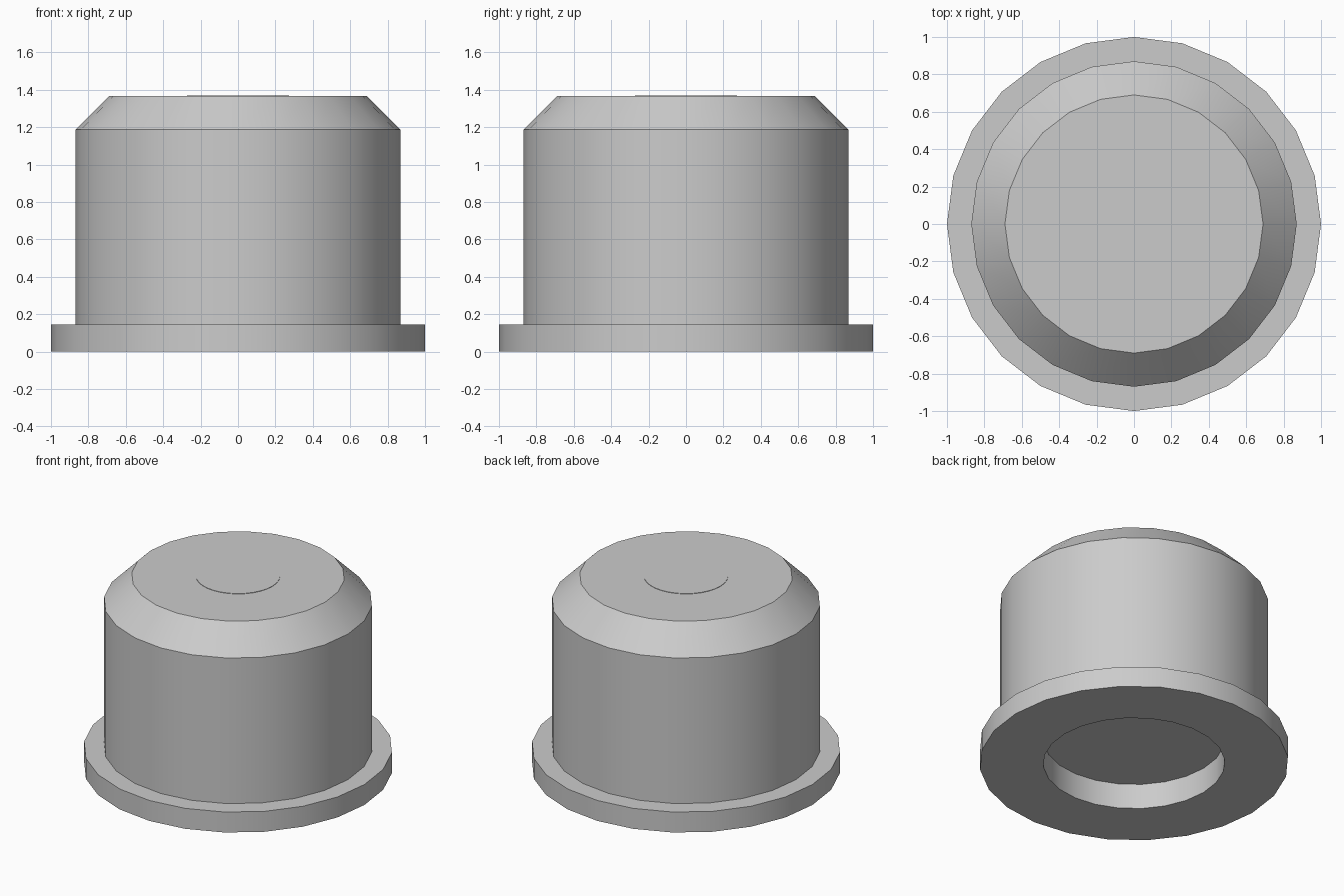
import bpy, bmesh, math

cube = bpy.data.objects.get("Cube")
if cube:
    bpy.data.objects.remove(cube, do_unlink=True)

grey = bpy.data.materials.new("plain grey")
grey.use_nodes = True
colour = (0.6, 0.6, 0.6, 1)
grey.diffuse_color = colour
grey.node_tree.nodes["Principled BSDF"].inputs["Base Color"].default_value = colour


def lathe(name, profile, sides):
    """Spin a closed (radius, z) profile about z; its ends lie on the axis."""
    bm = bmesh.new()
    verts = [bm.verts.new((r, 0, z)) for r, z in profile]
    edges = [bm.edges.new(pair) for pair in zip(verts, verts[1:])]
    bmesh.ops.spin(bm, geom=verts + edges, cent=(0, 0, 0), axis=(0, 0, 1),
                   angle=math.tau, steps=sides, use_merge=True)
    bmesh.ops.remove_doubles(bm, verts=bm.verts, dist=1e-5)
    bmesh.ops.recalc_face_normals(bm, faces=bm.faces)
    mesh = bpy.data.meshes.new(name)
    bm.to_mesh(mesh)
    bm.free()
    mesh.materials.append(grey)
    obj = bpy.data.objects.new(name, mesh)
    bpy.context.collection.objects.link(obj)
    bpy.ops.object.select_all(action='DESELECT')
    obj.select_set(True)
    bpy.context.view_layer.objects.active = obj
    bpy.ops.object.shade_smooth_by_angle(angle=math.radians(30))
    return obj


# Flanged cap with a chamfered crown and a shallow round socket underneath
lathe("flanged_cap", [
    (0, 0.18), (0.588, 0.18), (0.588, 0), (1, 0), (1, 0.146),
    (0.87, 0.146), (0.87, 1.186), (0.69, 1.366), (0, 1.366)], 24)

# Barely raised disc in the middle of the crown
lathe("centre_disc", [
    (0, 1.36), (0.272, 1.36), (0.272, 1.369), (0, 1.369)], 32)
